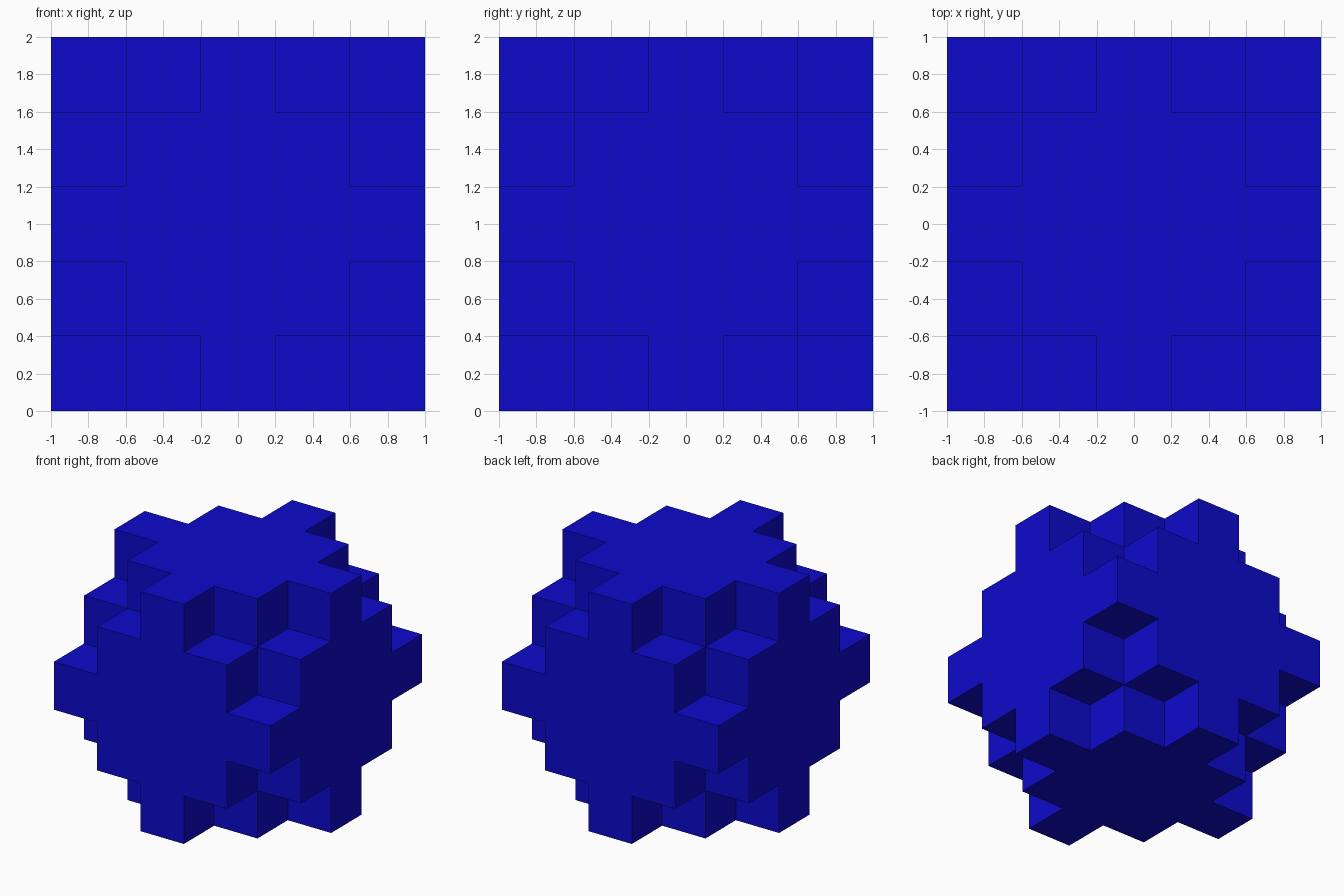
import bpy
import bmesh
import math
from mathutils import Vector

cube = bpy.data.objects.get("Cube")
if cube:
    bpy.data.objects.remove(cube, do_unlink=True)

CELL = 0.4   # edge of one block
HALF = 2     # blocks from the middle to each side
REACH = 4    # stepped octahedron limit


def solid(c):
    """A block is filled inside the 5x5x5 grid and the octahedron limit."""
    steps = [abs(round(v)) for v in c]
    return max(steps) <= HALF and sum(steps) <= REACH


# Blue material
blue = bpy.data.materials.new("deep blue")
blue.use_nodes = True
colour = (0.004, 0.003, 0.6, 1.0)
blue.diffuse_color = colour
blue.node_tree.nodes["Principled BSDF"].inputs["Base Color"].default_value = colour

# Outer skin: one square for each block side that has no neighbour
bm = bmesh.new()
span = range(-HALF, HALF + 1)
axes = [Vector(a) for a in ((1, 0, 0), (0, 1, 0), (0, 0, 1))]
for cell in (Vector((x, y, z)) for x in span for y in span for z in span):
    if not solid(cell):
        continue
    for i in range(3):
        for sign in (1, -1):
            n = axes[i] * sign
            if solid(cell + n):
                continue
            u, v = axes[(i + 1) % 3], axes[(i + 2) % 3] * sign
            corners = [cell + (n + u * a + v * b) / 2
                       for a, b in ((-1, -1), (1, -1), (1, 1), (-1, 1))]
            bm.faces.new([bm.verts.new(c * CELL + Vector((0, 0, 1))) for c in corners])

# Weld the squares and merge them into large flat faces
bmesh.ops.remove_doubles(bm, verts=bm.verts[:], dist=0.001)
bmesh.ops.dissolve_limit(bm, angle_limit=math.radians(1),
                         verts=bm.verts[:], edges=bm.edges[:])

mesh = bpy.data.meshes.new("stepped_block_ball")
bm.to_mesh(mesh)
bm.free()
mesh.materials.append(blue)
ball = bpy.data.objects.new("stepped_block_ball", mesh)
bpy.context.collection.objects.link(ball)
